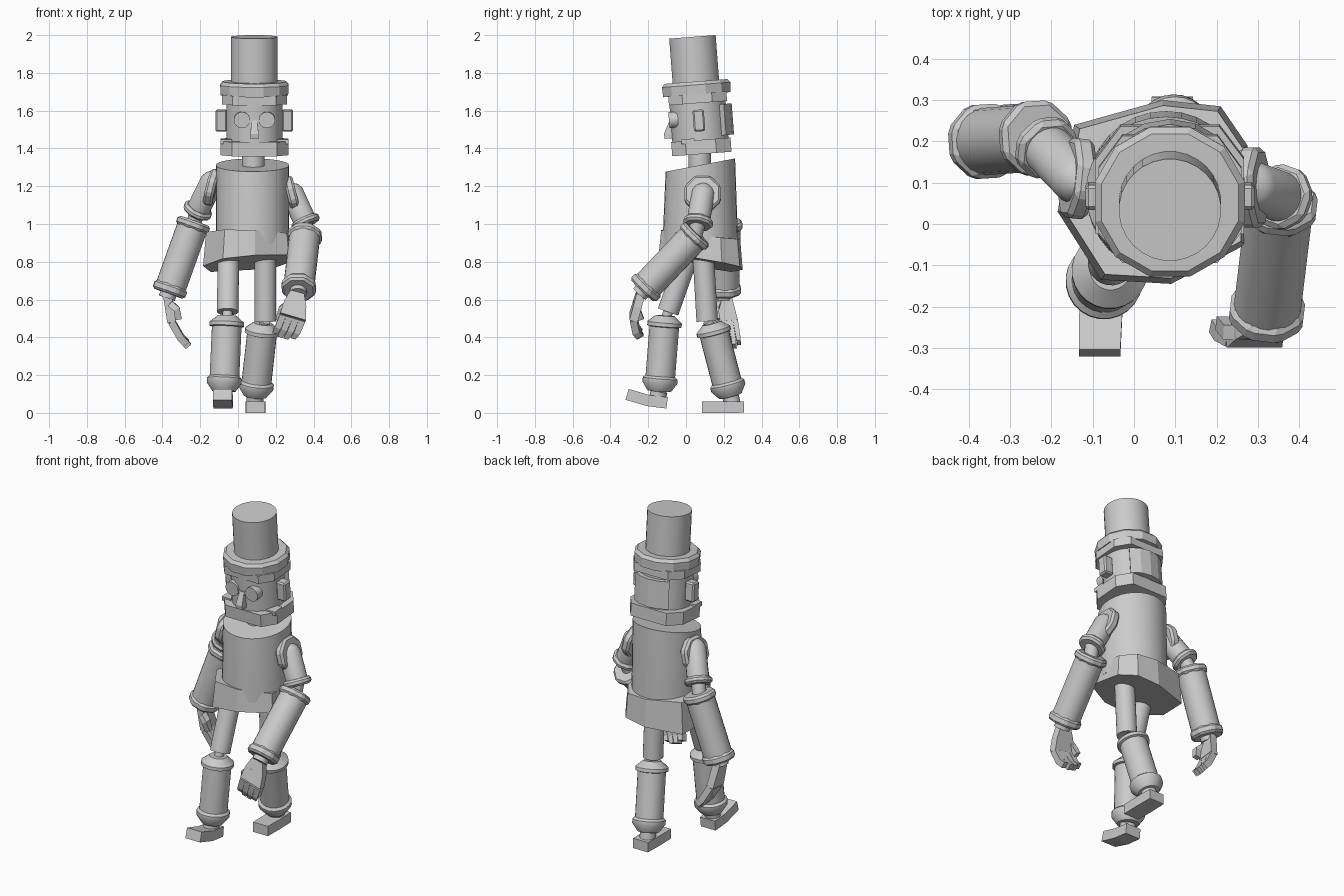
import bpy, bmesh, math
from mathutils import Vector, Matrix

if "Cube" in bpy.data.objects:
    bpy.data.objects.remove(bpy.data.objects["Cube"])

TILT = (Matrix.Translation((0.087, 0.068, 1.55)) @ Matrix.Rotation(math.radians(4.4), 4, 'X'))


def finish(name, bm, smooth=False, bevel=0, matrix=None):
    if matrix:
        bm.transform(matrix)
    bmesh.ops.recalc_face_normals(bm, faces=bm.faces)
    me = bpy.data.meshes.new(name)
    bm.to_mesh(me)
    bm.free()
    ob = bpy.data.objects.new(name, me)
    bpy.context.collection.objects.link(ob)
    bpy.context.view_layer.objects.active = ob
    for o in bpy.context.selected_objects:
        o.select_set(False)
    ob.select_set(True)
    if smooth:
        bpy.ops.object.shade_smooth_by_angle(angle=math.radians(35))
    if bevel:
        m = ob.modifiers.new("bevel", 'BEVEL')
        m.width, m.segments = bevel, 1
    return ob


def loft(rings):
    """Closed skin through a list of equal-length point loops."""
    bm = bmesh.new()
    rows = [[bm.verts.new(p) for p in r] for r in rings]
    n = len(rows[0])
    for a, b in zip(rows, rows[1:]):
        for i in range(n):
            bm.faces.new((a[i], a[(i + 1) % n], b[(i + 1) % n], b[i]))
    bm.faces.new(rows[0][::-1])
    bm.faces.new(rows[-1])
    return bm


def lathe(name, p0, p1, profile, n=24, smooth=True, bevel=0, matrix=None):
    """Turned part from p0 to p1; profile holds (fraction, radius)."""
    p0, p1 = Vector(p0), Vector(p1)
    d = p1 - p0
    q = d.to_track_quat('Z', 'Y')
    rings = []
    for t, r in profile:
        rings.append([p0 + d * t + q @ Vector((r * math.cos(a), r * math.sin(a), 0))
                      for a in (2 * math.pi * (i + .5) / n for i in range(n))])
    return finish(name, loft(rings), smooth, bevel, matrix)


def rod(name, p0, p1, r, n=24, **kw):
    return lathe(name, p0, p1, [(0, r), (1, r)], n, **kw)


def ring(name, c, axis, r, t):
    """Octagonal cuff centred on c."""
    c, a = Vector(c), Vector(axis).normalized() * t / 2
    return rod(name, c - a, c + a, r, 8, smooth=False, bevel=0.012)


def prism(name, pts, z0, z1, matrix=None, bevel=0):
    return finish(name, loft([[(x, y, z) for x, y in pts] for z in (z0, z1)]), bevel=bevel, matrix=matrix)


def strip(name, pts, widths, side, t):
    """Flat bar swept along pts, wide along side."""
    pts, side = [Vector(p) for p in pts], Vector(side).normalized()
    rings = []
    for i, p in enumerate(pts):
        tan = pts[min(i + 1, len(pts) - 1)] - pts[max(i - 1, 0)]
        nrm = side.cross(tan).normalized() * t / 2
        s = side * widths[i] / 2
        rings.append([p - s - nrm, p + s - nrm, p + s + nrm, p - s + nrm])
    return finish(name, loft(rings))


def box(name, lo, hi, matrix=None, bevel=0):
    return prism(name, [(lo[0], lo[1]), (hi[0], lo[1]), (hi[0], hi[1]), (lo[0], hi[1])],
                 lo[2], hi[2], matrix, bevel)


# Hat, brim and head, built around the head centre then tipped forward
rod("hat_crown", (0, 0, .2), (0, 0, .442), .124, 28, matrix=TILT)
lathe("hat_brim", (0, 0, .135), (0, 0, .205), [(0, .185), (.75, .188), (1, .172)], 12, False, matrix=TILT)
chamfered = [(-.12, -.155), (.12, -.155), (.18, -.08), (.18, .08), (.12, .16), (-.12, .16), (-.18, .08), (-.18, -.08)]
rod("head", (0, 0, -.15), (0, 0, .15), .15, 28, matrix=TILT)
prism("hair_band", [(x * .96, y * .98) for x, y in chamfered], .09, .14, TILT)
prism("jaw", chamfered, -.18, -.105, TILT)
for s in (-1, 1):
    box("jaw_corner", (s * .15 - .03, -.1, -.12), (s * .15 + .03, -.03, -.095), TILT)
    box("ear", (s * .175 - .03, -.03, -.06), (s * .175 + .03, .03, .055), TILT, .008)
    rod("eye", (s * .066, -.11, .012), (s * .066, -.158, .012), .043, 20, matrix=TILT)
box("eye_bridge", (-.03, -.155, .0), (.03, -.14, .012), TILT)
finish("nose", loft([[(-.022, -.14, -.085), (.022, -.14, -.085), (.022, -.188, -.085), (-.022, -.188, -.085)],
                     [(-.022, -.14, -.06), (.022, -.14, -.06), (.022, -.19, -.06), (-.022, -.19, -.06)],
                     [(-.015, -.14, .01), (.015, -.14, .01), (.015, -.155, .01), (-.015, -.155, .01)]]), matrix=TILT)
arc = [math.radians(a) for a in (50, 70, 90, 110, 130)]
prism("back_hair", [(.18 * math.cos(a), .18 * math.sin(a)) for a in arc] +
      [(.13 * math.cos(a), .13 * math.sin(a)) for a in reversed(arc)], -.09, .075, TILT)
rod("neck", (.08, .075, 1.25), (.082, .072, 1.42), .06)

# Torso with a top that slopes down to the front
rows = []
for z, r, slope in ((.86, .198, 0), (.95, .198, 0), (1.312, .184, .19)):
    rows.append([(.077 + .194 * math.cos(a), .076 + r * math.sin(a), z + slope * r * math.sin(a))
                 for a in (2 * math.pi * i / 32 for i in range(32))])
finish("torso", loft(rows), True)

# Angular pelvis, dipping toward the back left
outline = [(-.145, .24), (.07, .30), (.21, .285), (.275, .19), (.27, -.05), (.09, -.145), (-.08, -.135), (-.185, .03)]
low = [(x, y, .795 + .1 * (x - .07) - .17 * (y - .08)) for x, y in outline]
high = [(x * .94 + .005, y * .94 + .005, .945 - .03 * (x - .07) - .1 * (y - .08)) for x, y in outline]
finish("pelvis", loft([low, high]))


def arm(tag, pad, pad_axis, shoulder, elbow, fore, wrist):
    shoulder, elbow, fore, wrist = map(Vector, (shoulder, elbow, fore, wrist))
    up, dn = elbow - shoulder, wrist - fore
    ring(tag + "_shoulder_pad", pad, pad_axis, .105, .05)
    lathe(tag + "_upper_arm", shoulder - up * .3, elbow, [(0, .03), (.08, .05), (.2, .062), (1, .062)], 20)
    ring(tag + "_elbow_cuff", elbow, up, .083, .04)
    rod(tag + "_elbow_joint", elbow, fore, .04, 16)
    ring(tag + "_forearm_cuff", fore, dn, .097, .045)
    rod(tag + "_forearm", fore, wrist, .082)
    ring(tag + "_wrist_cuff", wrist, dn, .097, .05)
    rod(tag + "_wrist", wrist, wrist + dn.normalized() * .05, .045, 16)


def hand(tag, wrist, knuckle, tip, side, w, thumb):
    wrist, knuckle, tip, side = map(Vector, (wrist, knuckle, tip, side))
    side.normalize()
    mid = wrist.lerp(knuckle, .45)
    strip(tag + "_palm", [wrist, mid, knuckle], [.075, w * .85, w], side, .045)
    for i in range(4):
        off = side * w * (i - 1.5) / 4
        bend = knuckle.lerp(tip, .5) + (knuckle - wrist) * .12
        strip(tag + "_finger", [knuckle + off, bend + off, tip + off * .95 + (knuckle - tip) * (.12 * (i in (0, 3)))],
              [w * .25, w * .235, w * .2], side, .038)
    strip(tag + "_thumb", thumb, [.04, .038, .028], side, .035)


arm("left", (.285, .088, 1.158), (1, 0, .25), (.288, .09, 1.16), (.357, .065, 1.01), (.353, .045, .935), (.322, -.212, .665))
hand("left", (.313, -.24, .635), (.29, -.278, .505), (.24, -.242, .405), (.95, 0, -.28), .14,
     [(.275, -.262, .59), (.235, -.262, .555), (.212, -.24, .495)])
arm("right", (-.137, .11, 1.195), (-1, .1, .25), (-.14, .11, 1.22), (-.213, .185, 1.072), (-.238, .208, .995), (-.36, .2, .655))
hand("right", (-.375, .2, .63), (-.352, .222, .485), (-.262, .245, .352), (0, 1, .1), .105,
     [(-.36, .17, .58), (-.325, .155, .55), (-.315, .165, .495)])

# Legs in mid stride
SHIN = [(0, .05), (.09, .092), (.14, .092), (.15, .079), (.8, .079), (.83, .093), (.89, .093), (1, .062)]
for tag, hip, knee, top, bottom, ankle, sole, tilt in (
        ("right", (-.05, .02, .86), (-.055, -.095, .535), (-.057, -.11, .515), (-.075, -.142, .115), (-.08, -.155, .06),
         [(-.078, -.10, .053), (-.08, -.2, .065), (-.083, -.312, .098)], 0),
        ("left", (.145, .09, .86), (.145, .112, .485), (.133, .135, .475), (.09, .235, .09), (.09, .25, .03),
         [(.093, .308, .031), (.093, .2, .03), (.093, .085, .03)], 0)):
    rod(tag + "_thigh", hip, knee, .057)
    rod(tag + "_knee_joint", knee, Vector(top).lerp(Vector(bottom), .1), .026, 16)
    lathe(tag + "_shin", top, bottom, SHIN)
    rod(tag + "_ankle", bottom, ankle, .045, 16)
    strip(tag + "_foot", sole, [.1, .105, .1], (1, 0, 0), .06)
